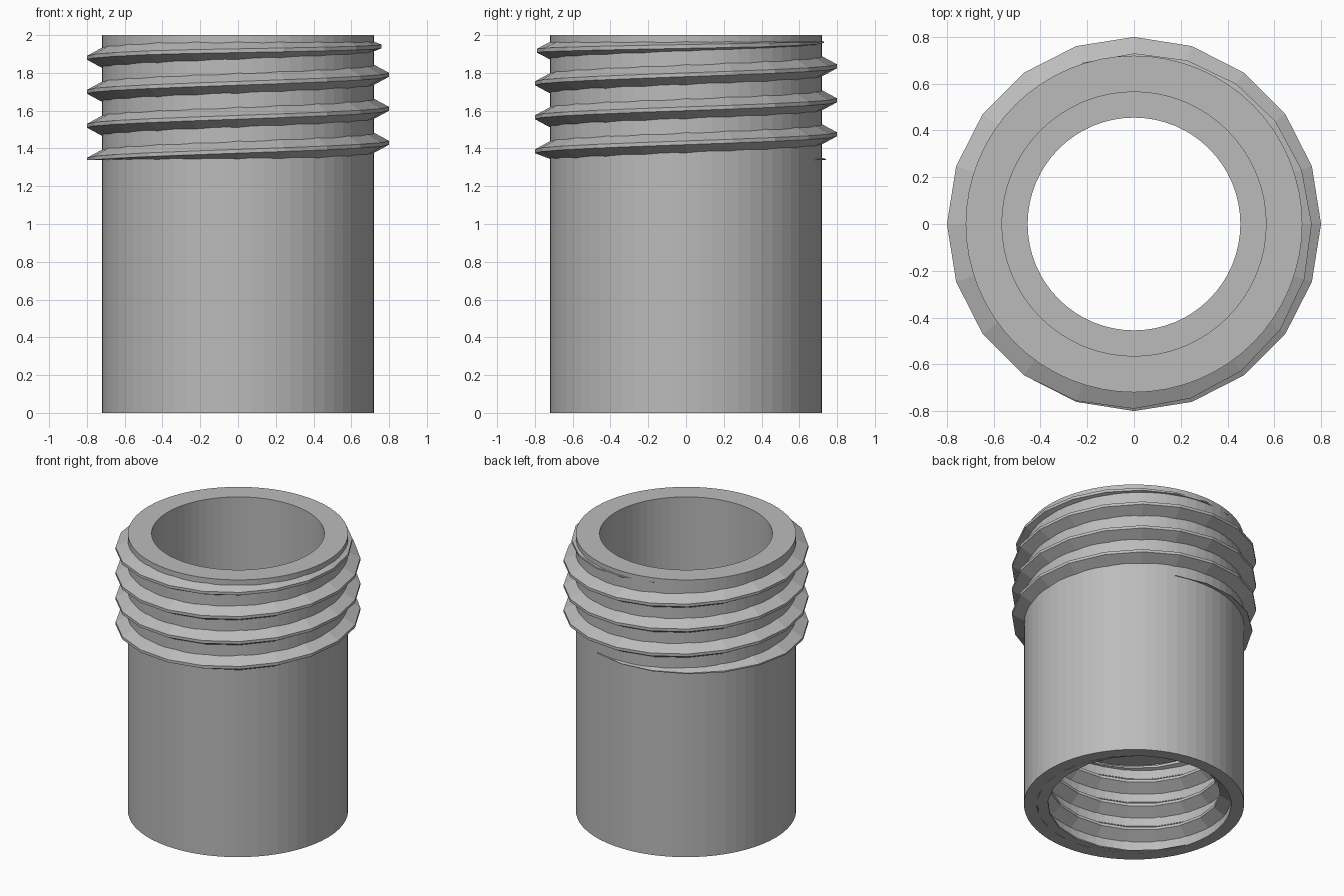
import bpy
import math

cube = bpy.data.objects.get("Cube")
if cube:
    bpy.data.objects.remove(cube)

grey = bpy.data.materials.new("plain_grey")
grey.use_nodes = True
COLOR = (0.5, 0.5, 0.5, 1)
grey.diffuse_color = COLOR
grey.node_tree.nodes["Principled BSDF"].inputs["Base Color"].default_value = COLOR

PITCH = 0.18   # rise per turn
HALF = 0.06    # half of the thread's base width
STEPS = 20     # facets per turn


def add_object(name, verts, faces):
    mesh = bpy.data.meshes.new(name)
    mesh.from_pydata(verts, [], faces)
    mesh.materials.append(grey)
    obj = bpy.data.objects.new(name, mesh)
    bpy.context.collection.objects.link(obj)
    return obj


def ring_point(r, angle, z):
    return (r * math.cos(angle), r * math.sin(angle), z)


def lathe(name, profile, sides):
    """Revolve a closed (radius, height) profile around z."""
    n = len(profile)
    verts = [ring_point(r, math.tau * i / sides, z)
             for i in range(sides) for r, z in profile]
    faces = []
    for i in range(sides):
        a, b = i * n, (i + 1) % sides * n
        for j in range(n):
            k = (j + 1) % n
            faces.append((a + j, b + j, b + k, a + k))
    return add_object(name, verts, faces)


def thread(name, wall, depth, start_angle, start_z, low, high, high_fade):
    """Sweep a blunt V ridge up a helix; negative depth points inward."""
    inward = depth < 0
    root = wall + (0.004 if inward else -0.012)
    verts, rows, i = [], 0, -STEPS
    while True:
        angle = start_angle + math.tau * i / STEPS
        c = start_z + PITCH * i / STEPS
        i += 1
        bottom, top = max(c - HALF, low), min(c + HALF, high)
        if bottom >= high:
            break
        if top <= low:
            continue
        # the ridge fades where it runs into either end
        scale = min(1, (top - low) / HALF)
        if high_fade:
            scale = min(scale, (top - bottom) / HALF / (2 if c > low + HALF else 1))
        mid = min(max(c, low), (bottom + top) / 2 if c + HALF > high else high)
        crest = min(0.01, (top - bottom) / 4)
        tip = wall + depth * scale
        for r, z in ((root, bottom), (tip, max(mid - crest, bottom)),
                     (tip, min(mid + crest, top)), (root, top)):
            verts.append(ring_point(r, angle, z))
        rows += 1
    faces = []
    for row in range(rows - 1):
        a, b = row * 4, row * 4 + 4
        for j in range(4):
            k = (j + 1) % 4
            quad = (a + j, b + j, b + k, a + k)
            faces.append(quad[::-1] if inward else quad)
    ends = [(3, 2, 1, 0), tuple(range(rows * 4 - 4, rows * 4))]
    faces += [f[::-1] for f in ends] if inward else ends
    return add_object(name, verts, faces)


# Hollow body: wide threaded socket below, narrow neck, open bore above
lathe("pipe_body", [(0.72, 0), (0.72, 2), (0.565, 2), (0.565, 1.34),
                    (0.455, 1.34), (0.455, 0.66), (0.635, 0.66), (0.635, 0)], 64)

# Outer thread at the top, inner thread in the socket
thread("outer_thread", 0.72, 0.08, math.pi, 1.34, 1.34, 1.97, True)
thread("inner_thread", 0.635, -0.07, math.radians(-36), 0.01, 0, 0.65, True)
